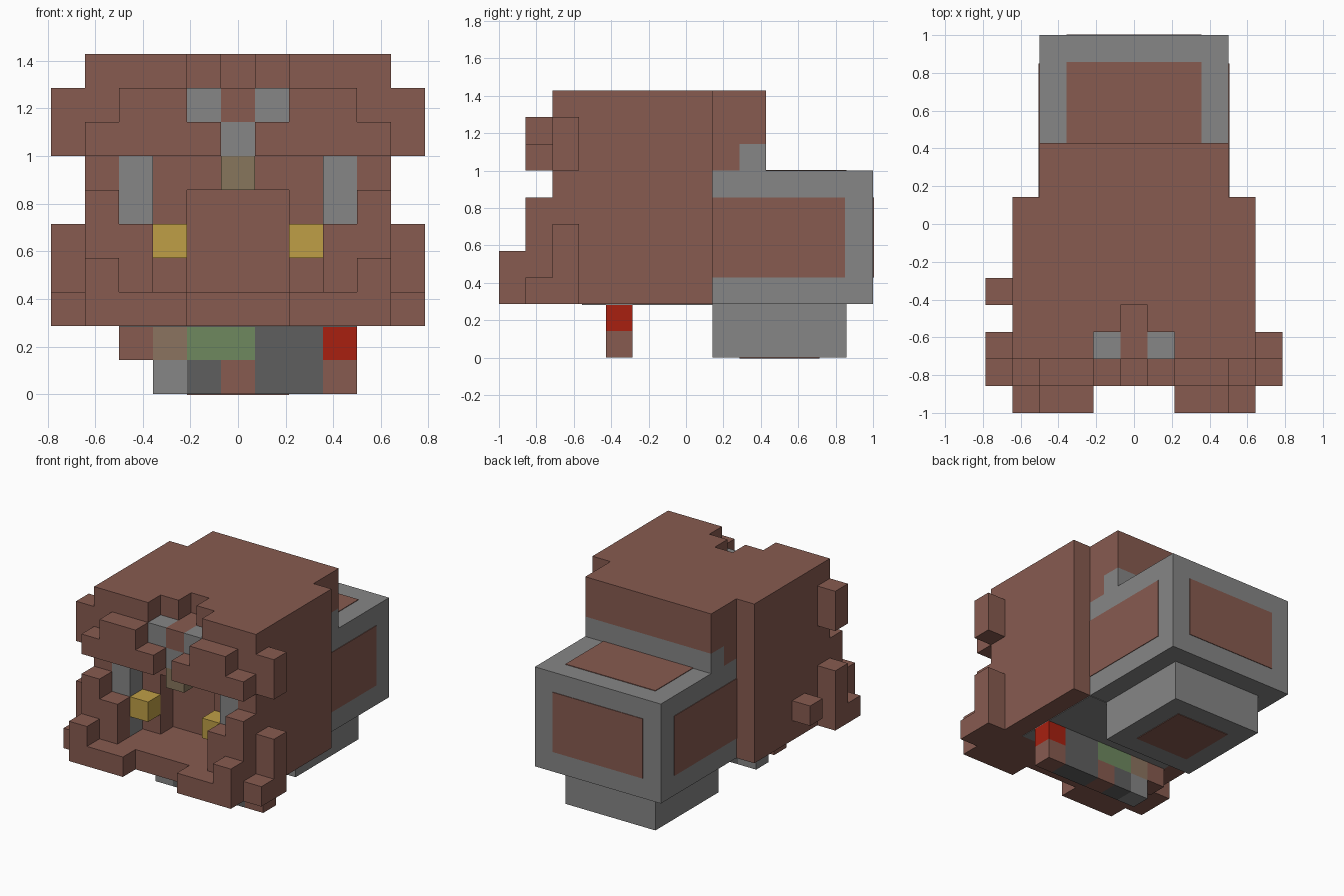
import bpy
import bmesh

U = 1 / 7  # one block

cube = bpy.data.objects.get("Cube")
if cube:
    bpy.data.objects.remove(cube, do_unlink=True)


def material(name, r, g, b):
    def lin(c):
        c /= 255
        return c / 12.92 if c < 0.04 else ((c + 0.055) / 1.055) ** 2.4
    m = bpy.data.materials.new(name)
    col = (lin(r), lin(g), lin(b), 1)
    m.use_nodes = True
    m.diffuse_color = col
    m.node_tree.nodes["Principled BSDF"].inputs["Base Color"].default_value = col
    return m


BROWN = material("clay_brown", 135, 91, 80)
GREY = material("stone_grey", 134, 134, 134)
DARK = material("dark_grey", 95, 95, 95)
GOLD = material("gold", 191, 159, 70)
RED = material("red", 168, 32, 16)
GREEN = material("green", 110, 137, 95)
OLIVE = material("olive", 135, 118, 92)
TAN = material("dull_tan", 139, 116, 96)


def part(name, mat, *boxes, mirror=False):
    """Boxes given as x, y and z ranges in blocks, optionally mirrored in x."""
    bm = bmesh.new()
    for xr, yr, zr in boxes:
        for s in ((1, -1) if mirror else (1,)):
            vs = bmesh.ops.create_cube(bm, size=1)["verts"]
            for v in vs:
                v.co = [((a + b) / 2 * k + c * (b - a)) * U
                        for c, (a, b), k in zip(v.co, (xr, yr, zr), (s, 1, 1))]
    me = bpy.data.meshes.new(name)
    bm.to_mesh(me)
    bm.free()
    me.materials.append(mat)
    ob = bpy.data.objects.new(name, me)
    bpy.context.collection.objects.link(ob)


MID, IN, EYE, CHEEK = (-.5, .5), (.5, 1.5), (2.5, 3.5), (3.5, 4.5)
EAR = (4.5, 5.5)
FRONT, BACK, LIP = (-5, -4), (-4, -3), (-6, -5)

# Head block and crown
part("head_core", BROWN, ((-4.5, 4.5), (-3, 1), (2, 10)))
part("crown", BROWN,
     ((1.5, 4.5), (-5, -3), (7, 10)),
     (IN, BACK, (8, 10)),
     (IN, (-5, -3), (7, 8)), mirror=True)
part("forehead_middle", BROWN, (MID, (-5, -3), (8, 9)), (MID, BACK, (7, 8)))
part("forehead_gems", GREY, (IN, FRONT, (8, 9)), mirror=True)
part("forehead_centre_gem", GREY, (MID, FRONT, (7, 8)))

# Brows and ears
part("brows", BROWN,
     ((1.5, 3.5), LIP, (8, 9)),
     ((.5, 4.5), LIP, (7, 8)), mirror=True)
part("ears", BROWN, (EAR, FRONT, (7, 9)), mirror=True)

# Face
part("cheeks", BROWN,
     (CHEEK, (-5, -3), (3, 7)),
     ((1.5, 3.5), BACK, (3, 7)),
     (EYE, LIP, (3, 5)),
     (CHEEK, LIP, (3, 6)), mirror=True)
part("eye_pillars", GREY, (EYE, FRONT, (3, 7)), mirror=True)
part("upper_mouth", BROWN, ((-1.5, 1.5), BACK, (6, 7)))
part("nose", OLIVE, (MID, FRONT, (6, 7)))
part("tusks", GOLD, ((1.5, 2.5), FRONT, (4, 5)), mirror=True)

# Jaw
part("jaw", BROWN, ((-4.5, 4.5), (-6, -3), (2, 3)))
part("jaw_front", BROWN,
     ((1.5, 4.5), (-7, -6), (2, 3)),
     (CHEEK, (-7, -6), (3, 4)), mirror=True)
part("jaw_sides", BROWN,
     (EAR, FRONT, (2, 5)),
     (EAR, LIP, (2, 3)), mirror=True)
part("side_stud", BROWN, ((-5.5, -4.5), (-3, -2), (3, 4)))

# Rear box, neck step and foot
part("neck_step", BROWN, ((-3.5, 3.5), (1, 3), (8, 10)), ((-3.5, 3.5), (1, 2), (7, 8)))
part("neck_band", GREY, ((-3.5, 3.5), (2, 3), (7, 8)))
part("rear_box", GREY, ((-3.5, 3.5), (1, 7), (2, 7)))
part("rear_foot", GREY, ((-2.5, 2.5), (1, 6), (0, 2)))

# Thin painted panels
T = 0.03
part("side_panels", BROWN, ((3.5, 3.5 + T), (1, 5.95), (3, 6)), mirror=True)
part("top_panel", BROWN, ((-2.5, 2.5), (3, 6), (7, 7 + T)))
part("back_panel", BROWN, ((-2.5, 2.5), (7, 7 + T), (3, 6)))
part("foot_panel", BROWN, ((-1.5, 1.5), (2, 5), (0, T)))
part("foot_panel_face", BROWN, ((-1.5, 1.5), (2, 5), (-T, 0)))
part("underside_panel", GREY, ((-3.5, 3.5), (-3.9, 1), (2 - T, 2)))

# Front leg row
LEG = (-3, -2)
LOW, HIGH = (0, 1), (1, 2)
part("leg_brown", BROWN,
     ((-3.5, -2.5), LEG, HIGH), (MID, LEG, LOW), (EYE, LEG, LOW))
part("leg_tan", TAN, ((-2.5, -1.5), LEG, HIGH))
part("leg_green", GREEN, ((-1.5, .5), LEG, HIGH))
part("leg_red", RED, (EYE, LEG, HIGH))
part("leg_grey", GREY, ((-2.5, -1.5), LEG, LOW))
part("leg_dark", DARK, ((.5, 2.5), LEG, (0, 2)), ((-1.5, -.5), LEG, LOW))
